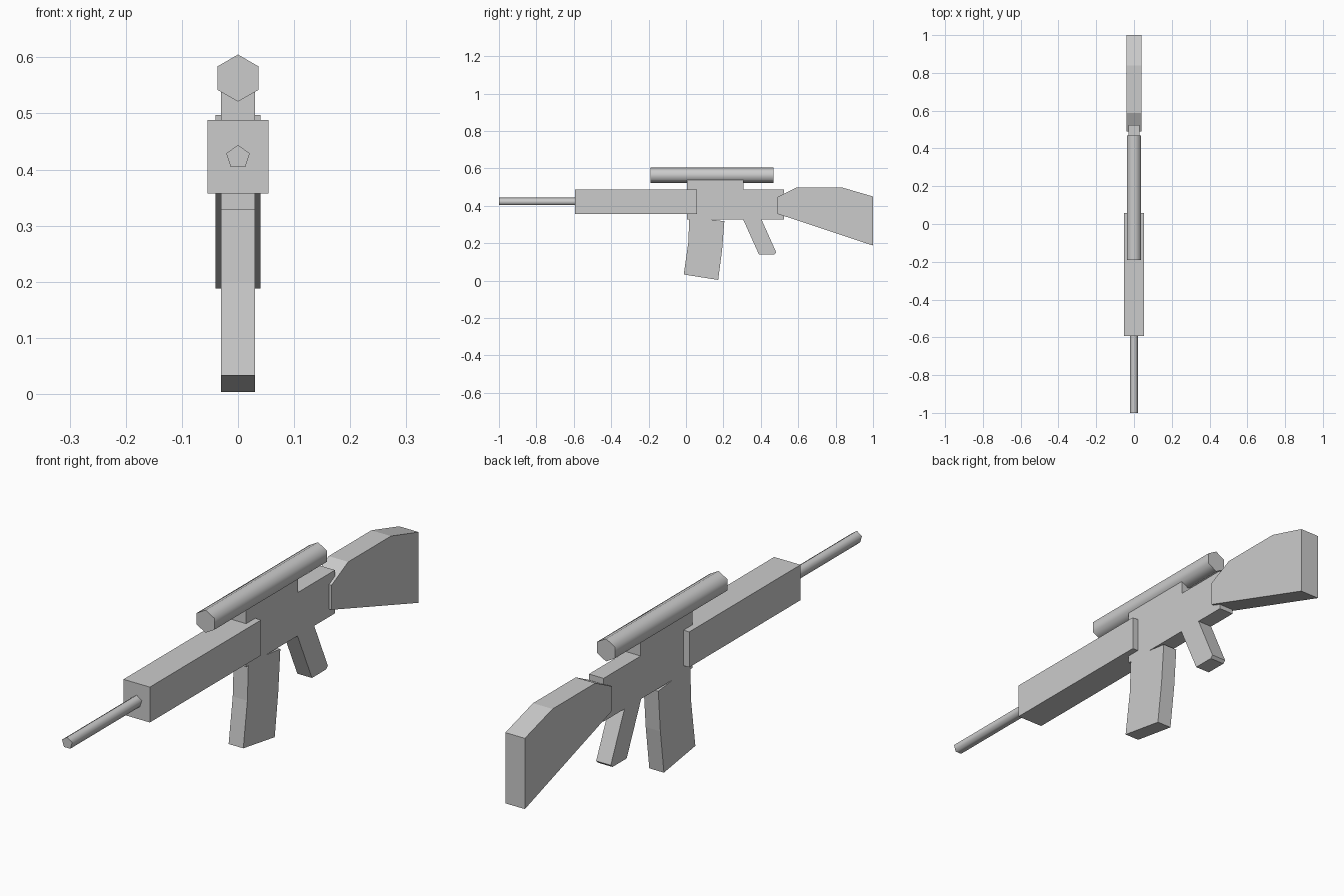
import bpy, bmesh, math
from mathutils import Vector

cube = bpy.data.objects.get("Cube")
if cube:
    bpy.data.objects.remove(cube, do_unlink=True)

grey = bpy.data.materials.new("light_grey")
grey.use_nodes = True
colour = (0.6, 0.6, 0.6, 1)
grey.diffuse_color = colour
grey.node_tree.nodes["Principled BSDF"].inputs["Base Color"].default_value = colour


def finish(name, bm):
    bmesh.ops.recalc_face_normals(bm, faces=bm.faces)
    mesh = bpy.data.meshes.new(name)
    bm.to_mesh(mesh)
    bm.free()
    mesh.materials.append(grey)
    obj = bpy.data.objects.new(name, mesh)
    bpy.context.collection.objects.link(obj)
    return obj


def slab(name, half_width, profile):
    """Extrude a (y, z) side profile evenly about x = 0."""
    bm = bmesh.new()
    face = bm.faces.new([bm.verts.new((-half_width, y, z)) for y, z in profile])
    side = bmesh.ops.extrude_face_region(bm, geom=[face])["geom"]
    moved = [v for v in side if isinstance(v, bmesh.types.BMVert)]
    bmesh.ops.translate(bm, verts=moved, vec=Vector((2 * half_width, 0, 0)))
    return finish(name, bm)


def tube(name, sides, radius, y0, y1, z):
    """Closed prism along y with one corner pointing up and smooth sides."""
    bm = bmesh.new()
    angles = [math.tau * i / sides for i in range(sides)]
    rings = [[bm.verts.new((radius * math.sin(a), y, z + radius * math.cos(a)))
              for a in angles] for y in (y0, y1)]
    for ring in rings:
        bm.faces.new(ring)
    for i in range(sides):
        j = (i + 1) % sides
        face = bm.faces.new((rings[0][i], rings[0][j], rings[1][j], rings[1][i]))
        face.smooth = True
    for ring in rings:
        for i in range(sides):
            bm.edges.get((ring[i], ring[(i + 1) % sides])).smooth = False
    return finish(name, bm)


# Barrel and scope
tube("barrel", 5, 0.022, -1.0, -0.58, 0.422)
tube("scope", 6, 0.042, -0.19, 0.468, 0.563)

# Handguard
slab("handguard", 0.054, [(-0.593, 0.357), (0.058, 0.357), (0.058, 0.488), (-0.593, 0.488)])

# Receiver with the raised scope mount
slab("receiver", 0.03, [(0.005, 0.328), (0.525, 0.328), (0.525, 0.488), (0.308, 0.488),
                        (0.308, 0.54), (0.005, 0.54)])

# Curved magazine
slab("magazine", 0.03, [(-0.012, 0.033), (0.172, 0.004), (0.193, 0.165), (0.205, 0.318),
                        (0.018, 0.34), (0.012, 0.2)])

# Slanted grip
slab("grip", 0.03, [(0.39, 0.14), (0.473, 0.14), (0.483, 0.15), (0.4, 0.335), (0.302, 0.335)])

# Shoulder stock
slab("stock", 0.04, [(0.49, 0.357), (0.49, 0.448), (0.588, 0.497), (0.838, 0.497),
                     (1.0, 0.45), (1.0, 0.188)])
